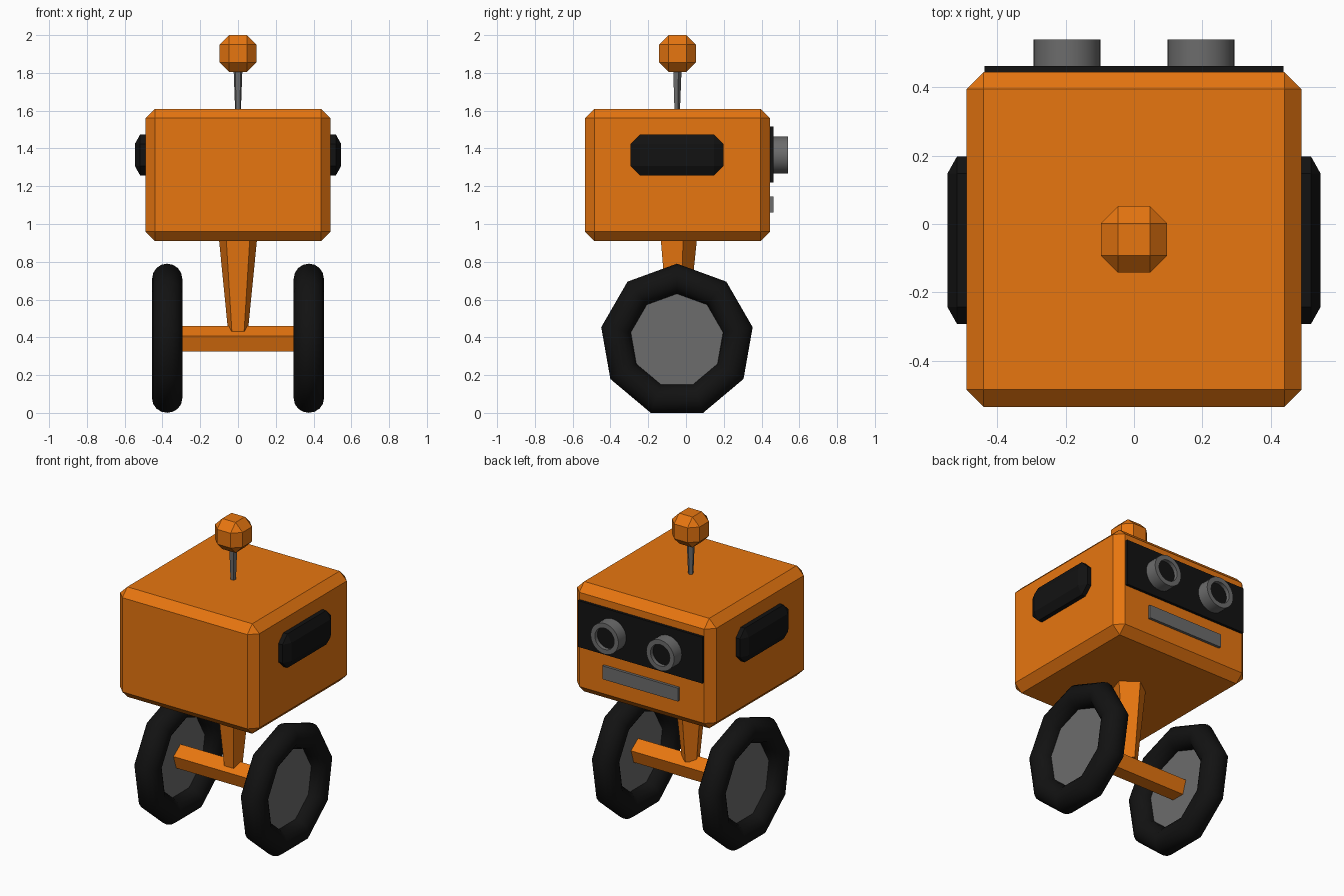
import bpy, bmesh, math
from mathutils import Matrix, Vector

if "Cube" in bpy.data.objects:
    bpy.data.objects.remove(bpy.data.objects["Cube"])

CY = -0.045          # centre line of the body in y
WHEEL_Z = 0.383


def material(name, colour):
    m = bpy.data.materials.new(name)
    m.diffuse_color = (*colour, 1)
    m.use_nodes = True
    m.node_tree.nodes["Principled BSDF"].inputs["Base Color"].default_value = m.diffuse_color
    return m


ORANGE = material("orange", (0.8, 0.18, 0.005))
BLACK = material("black", (0.006, 0.006, 0.006))
GREY = material("grey", (0.15, 0.15, 0.15))


def finish(name, bm, mat, smooth=None):
    bmesh.ops.recalc_face_normals(bm, faces=bm.faces)
    me = bpy.data.meshes.new(name)
    bm.to_mesh(me)
    bm.free()
    me.materials.append(mat)
    ob = bpy.data.objects.new(name, me)
    bpy.context.collection.objects.link(ob)
    if smooth:
        bpy.ops.object.select_all(action='DESELECT')
        ob.select_set(True)
        bpy.context.view_layer.objects.active = ob
        bpy.ops.object.shade_smooth_by_angle(angle=math.radians(smooth))
    return ob


def box(name, lo, hi, mat, bevel=0, squash_x=1):
    """Box between two corners, chamfered; squash_x flattens the chamfer in x."""
    lo, hi = Vector(lo), Vector(hi)
    size, mid = hi - lo, (lo + hi) / 2
    size.x /= squash_x
    bm = bmesh.new()
    bmesh.ops.create_cube(bm, size=1)
    bmesh.ops.scale(bm, vec=size, verts=bm.verts)
    if bevel:
        bmesh.ops.bevel(bm, geom=bm.edges[:], offset=bevel, segments=1,
                        affect='EDGES', profile=0.5)
    bmesh.ops.scale(bm, vec=(squash_x, 1, 1), verts=bm.verts)
    bmesh.ops.translate(bm, vec=mid, verts=bm.verts)
    return finish(name, bm, mat)


def lathe(name, profile, sides, matrix, mat, closed=False, smooth=None):
    """Spin (radius, height) points about z, first side vertex at +y, then place."""
    bm = bmesh.new()
    rings = []
    for r, h in profile:
        ring = []
        for i in range(sides):
            a = math.tau * i / sides
            ring.append(bm.verts.new((r * math.sin(a), r * math.cos(a), h)))
        rings.append(ring)
    pairs = list(zip(rings, rings[1:]))
    if closed:
        pairs.append((rings[-1], rings[0]))
    else:
        bm.faces.new(rings[0])
        bm.faces.new(rings[-1])
    for a, b in pairs:
        for i in range(sides):
            j = (i + 1) % sides
            bm.faces.new((a[i], a[j], b[j], b[i]))
    bmesh.ops.transform(bm, matrix=matrix, verts=bm.verts)
    return finish(name, bm, mat, smooth)


# local (x, y, z) -> axis along world x with the first vertex pointing up
ALONG_X = Matrix(((0, 0, 1, 0), (1, 0, 0, 0), (0, 1, 0, 0), (0, 0, 0, 1)))
# local z -> world y
ALONG_Y = Matrix(((1, 0, 0, 0), (0, 0, 1, 0), (0, 1, 0, 0), (0, 0, 0, 1)))


def at(x, y, z):
    return Matrix.Translation((x, y, z))


# head box
box("head", (-0.49, CY - 0.49, 0.91), (0.49, CY + 0.49, 1.61), ORANGE, 0.05)

# face plate and mouth
box("face_plate", (-0.438, 0.42, 1.22), (0.438, 0.462, 1.515), BLACK)
box("mouth", (-0.266, 0.42, 1.06), (0.266, 0.462, 1.145), GREY)

# five-sided neck and axle
lathe("neck", [(0.055, 0.43), (0.106, 0.92)], 5, at(0, CY - 0.003, 0), ORANGE)
lathe("axle", [(0.075, -0.375), (0.075, 0.375)], 5,
      at(0, CY - 0.003, WHEEL_Z + 0.002) @ ALONG_X, ORANGE)

# antenna
lathe("antenna_rod", [(0.016, 1.60), (0.025, 1.83)], 5, at(0, CY - 0.003, 0), GREY)
box("antenna_knob", (-0.097, CY - 0.097, 1.806), (0.097, CY + 0.097, 2.0), ORANGE, 0.05)

# mirrored parts
for side, s in (("left", -1), ("right", 1)):
    # ear pads, flattened chamfer in x
    x0, x1 = sorted((s * 0.43, s * 0.546))
    box(side + "_ear_pad", (x0, -0.293, 1.257), (x1, 0.198, 1.474), BLACK, 0.05, 0.56)

    # eye tube with dark lens set inside
    eye = at(s * 0.196, 0, 1.365) @ ALONG_Y
    lathe(side + "_eye_ring", [(0.098, 0.45), (0.098, 0.54), (0.068, 0.54), (0.068, 0.45)],
          32, eye, GREY, closed=True, smooth=30)
    lathe(side + "_eye_lens", [(0.069, 0.455), (0.069, 0.515)], 32, eye, BLACK, smooth=30)

    # nine-sided tyre with a flat hub disc in the middle plane
    wheel = at(s * 0.375, CY - 0.003, WHEEL_Z) @ ALONG_X
    tube = [(0.327 + 0.08 * math.cos(math.tau * k / 16), 0.08 * math.sin(math.tau * k / 16))
            for k in range(16)]
    lathe(side + "_tyre", tube, 9, wheel, BLACK, closed=True, smooth=60)
    lathe(side + "_hub_disc", [(0.26, -0.004), (0.26, 0.004)], 9, wheel, GREY)
